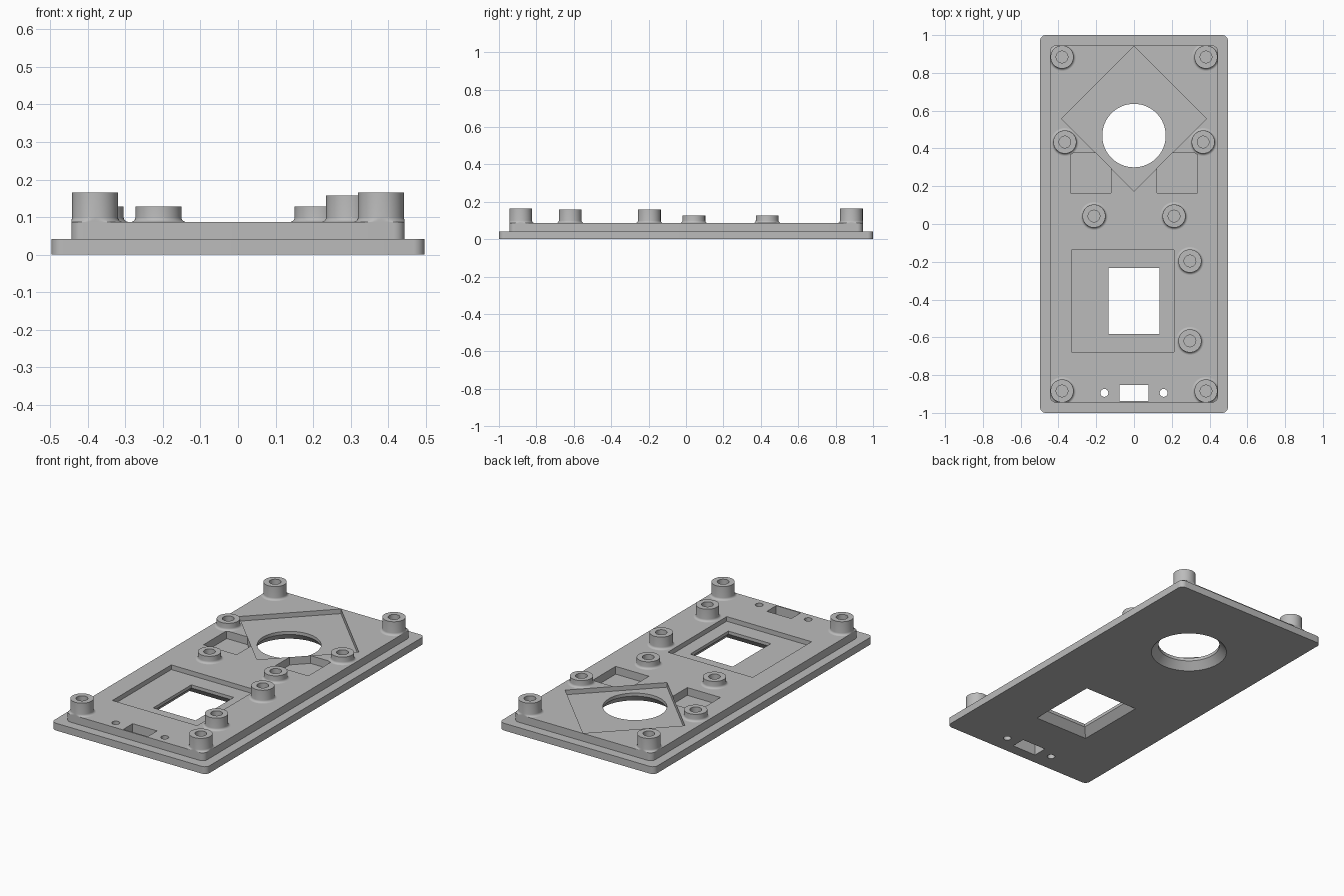
import bpy, bmesh
from math import sin, cos, pi, radians

cube = bpy.data.objects.get("Cube")
if cube:
    bpy.data.objects.remove(cube, do_unlink=True)

grey = bpy.data.materials.new("plain grey")
grey.use_nodes = True
grey.diffuse_color = (0.5, 0.5, 0.5, 1)
grey.node_tree.nodes["Principled BSDF"].inputs["Base Color"].default_value = (0.5, 0.5, 0.5, 1)

BASE_TOP, PLATE_TOP, POCKET_FLOOR = 0.042, 0.087, 0.06
ABOVE, BELOW = 0.2, -0.01


def circle(r, x=0, y=0, n=64):
    return [(x + r * cos(2 * pi * i / n), y + r * sin(2 * pi * i / n)) for i in range(n)]


def rect(x0, x1, y0, y1):
    return [(x0, y0), (x1, y0), (x1, y1), (x0, y1)]


def rounded(hx, hy, r, steps=8):
    """Rounded rectangle outline, centred."""
    pts = []
    for q, (sx, sy) in enumerate([(1, 1), (-1, 1), (-1, -1), (1, -1)]):
        for i in range(steps + 1):
            a = pi / 2 * (q + i / steps)
            pts.append((sx * (hx - r) + r * cos(a), sy * (hy - r) + r * sin(a)))
    return pts


def loft(name, layers):
    """Closed solid through outlines given as (z, outline), bottom to top."""
    bm = bmesh.new()
    rings = [[bm.verts.new((x, y, z)) for x, y in pts] for z, pts in layers]
    bm.faces.new(rings[0][::-1])
    bm.faces.new(rings[-1])
    for a, b in zip(rings, rings[1:]):
        for i in range(len(a)):
            j = (i + 1) % len(a)
            bm.faces.new((a[i], a[j], b[j], b[i]))
    bmesh.ops.recalc_face_normals(bm, faces=bm.faces)
    mesh = bpy.data.meshes.new(name)
    bm.to_mesh(mesh)
    bm.free()
    mesh.materials.append(grey)
    ob = bpy.data.objects.new(name, mesh)
    bpy.context.scene.collection.objects.link(ob)
    return ob


def combine(target, tool, operation):
    """Apply a boolean and remove the tool."""
    mod = target.modifiers.new("cut", "BOOLEAN")
    mod.object, mod.operation, mod.solver = tool, operation, "EXACT"
    deps = bpy.context.evaluated_depsgraph_get()
    mesh = bpy.data.meshes.new_from_object(target.evaluated_get(deps))
    target.modifiers.clear()
    target.data = mesh
    bpy.data.objects.remove(tool, do_unlink=True)


def smooth(ob):
    bpy.ops.object.select_all(action="DESELECT")
    ob.select_set(True)
    bpy.context.view_layer.objects.active = ob
    bpy.ops.object.shade_smooth_by_angle(angle=radians(30))


# Stepped panel
panel = loft("panel", [(0, rounded(0.497, 1.0, 0.03)), (BASE_TOP, rounded(0.497, 1.0, 0.03))])
step = loft("raised_step", [(0.02, rounded(0.444, 0.945, 0.03)), (PLATE_TOP, rounded(0.444, 0.945, 0.03))])
combine(panel, step, "UNION")


def cut(layers):
    combine(panel, loft("cutter", layers), "DIFFERENCE")


def pocket(outline, floor):
    cut([(floor, outline), (ABOVE, outline)])


# Diamond, screen and side pockets
pocket([(0, 0.174), (0.384, 0.558), (0, 0.942), (-0.384, 0.558)], POCKET_FLOOR)
pocket(rect(-0.331, 0.213, -0.677, -0.138), POCKET_FLOOR)
side = [(0.123, 0.164), (0.336, 0.164), (0.336, 0.376), (0.202, 0.376), (0.123, 0.297)]
pocket(side, BASE_TOP)
pocket([(-x, y) for x, y in reversed(side)], BASE_TOP)

# Openings that flare towards the underside
flare = BASE_TOP - BELOW
hole = circle(0.168, 0, 0.468)
cut([(BELOW, circle(0.168 + flare * 0.9, 0, 0.468)), (BASE_TOP, hole), (ABOVE, hole)])
window = (-0.136, 0.136, -0.582, -0.233)
wide = [v + s * flare * 0.9 for v, s in zip(window, (-1, 1, -1, 1))]
cut([(BELOW, rect(*wide)), (BASE_TOP, rect(*window)), (ABOVE, rect(*window))])

# Slot and its two screw holes
for outline in (rect(-0.078, 0.078, -0.937, -0.852),
                circle(0.021, -0.157, -0.894, 24), circle(0.021, 0.157, -0.894, 24)):
    cut([(BELOW, outline), (ABOVE, outline)])
smooth(panel)


def boss(name, x, y, top, r=0.061, bore=0.031, fillet=0.013, n=48):
    """Screw post with a filleted foot and a blind bore."""
    profile = [(r + fillet * (1 - cos(a)), PLATE_TOP + fillet * (1 - sin(a)))
               for a in (pi / 2 * (1 - i / 5) for i in range(6))]
    profile += [(r, top), (bore, top), (bore, PLATE_TOP + 0.001)]
    layers = []
    for radius, z in profile:
        # The foot never overhangs the raised step
        ring = [(max(-0.444, min(0.444, px)), max(-0.945, min(0.945, py)))
                for px, py in circle(radius, x, y, n)]
        layers.append((z, ring))
    smooth(loft(name, layers))


# Screw posts
for side_name, s in (("left", 1), ("right", -1)):
    boss(f"back_corner_post_{side_name}", s * 0.381, 0.884, 0.165)
    boss(f"front_corner_post_{side_name}", s * 0.381, -0.884, 0.165)
    boss(f"outer_short_post_{side_name}", s * 0.366, 0.434, 0.128)
    boss(f"inner_short_post_{side_name}", s * 0.212, 0.042, 0.128)
boss("window_post_back", 0.296, -0.196, 0.158)
boss("window_post_front", 0.296, -0.619, 0.158)
